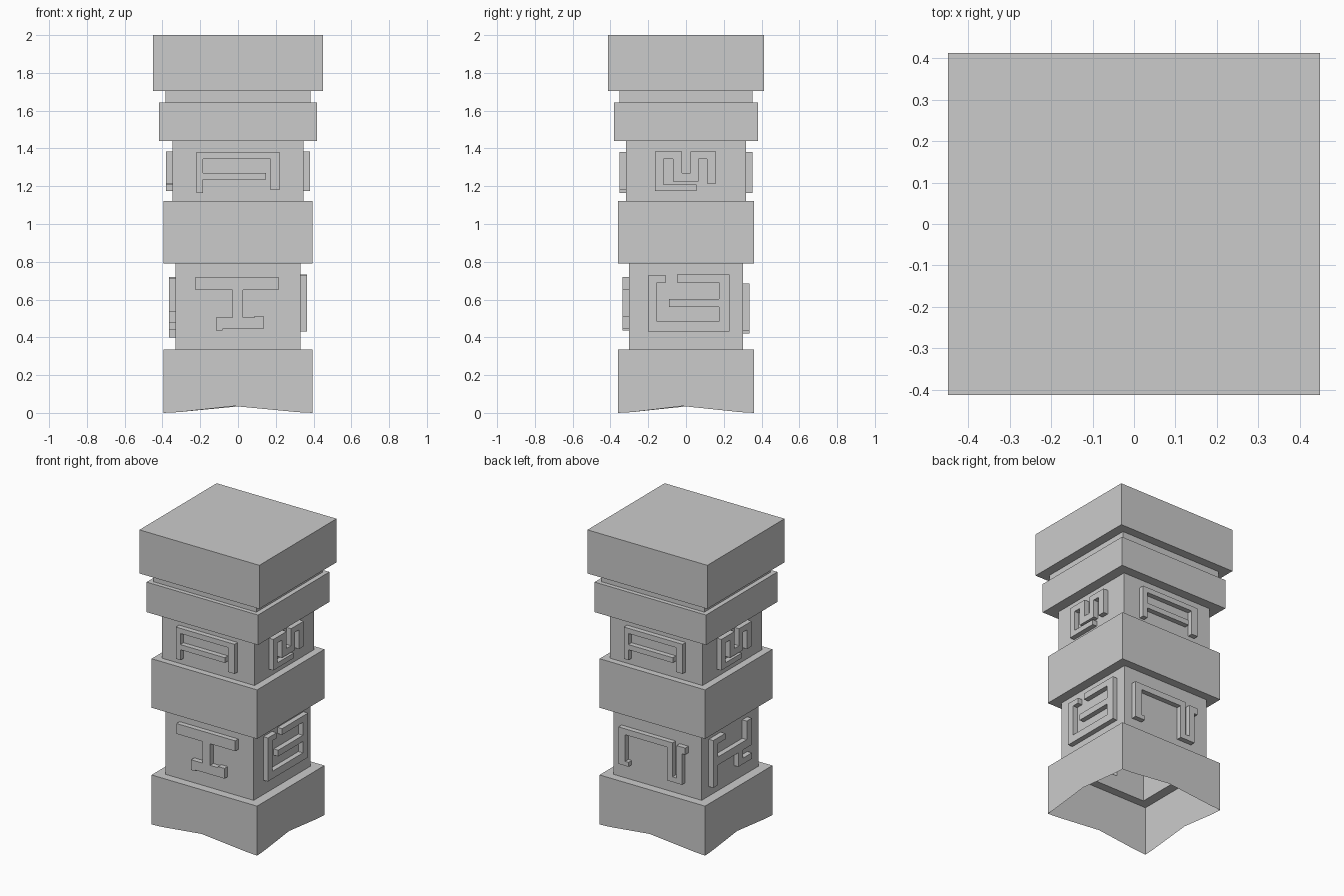
import bpy, bmesh
from math import cos, sin, pi
from mathutils import Vector

if "Cube" in bpy.data.objects:
    bpy.data.objects.remove(bpy.data.objects["Cube"])

DEPTH = 0.034
UP = Vector((0, 0, 1))

# Relief outlines: rectilinear loops stored as alternating corners (u, z)
UPPER_A = [(-.22, 1.165), (.22, 1.38), (.172, 1.18), (-.185, 1.345), (.147, 1.27), (-.185, 1.235)]
UPPER_B = [(-.165, 1.175), (-.022, 1.385), (.025, 1.27), (.16, 1.385), (.11, 1.215),
           (.065, 1.345), (-.07, 1.225), (-.12, 1.345), (.055, 1.21)]
LOWER_FRONT = [(-.225, .65), (.215, .72), (.027, .65), (.087, .504), (.135, .512),
               (-.082, .443), (-.116, .435), (-.029, .504)]
LOWER_RIGHT = [(-.20, .432), (-.106, .727), (-.153, .69), (.175, .483), (-.09, .56),
               (.175, .602), (-.048, .69), (.23, .732)]
LOWER_BACK = [(-.27, .435), (.135, .685), (.165, .455), (.23, .675), (.205, .63),
              (.095, .42), (-.22, .645), (-.195, .465)]
LOWER_LEFT = [(-.228, .40), (-.1, .72), (-.175, .68), (.13, .59), (.185, .715),
              (.09, .535), (.185, .48), (.04, .44), (-.175, .535)]


def outline(corners):
    pts = []
    for i, (u, z) in enumerate(corners):
        pts += [(u, z), (u, corners[(i + 1) % len(corners)][1])]
    return pts


def face(bm, pts, direction):
    f = bm.faces.new([bm.verts.new(p) for p in pts])
    f.normal_update()
    if f.normal.dot(direction) < 0:
        f.normal_flip()


def side_frame(k, half):
    """Right vector, outward vector, half width and distance of side k."""
    a = k * pi / 2
    r = Vector((round(cos(a)), round(sin(a)), 0))
    n = Vector((r.y, -r.x, 0))
    return r, n, half[k % 2], half[1 - k % 2]


def carved_wall(bm, r, n, w, d, z0, z1, glyph):
    # Wall with a relief-shaped opening, then the raised relief over it
    def at(p, out=0):
        return r * p[0] + n * (d + out) + UP * p[1]
    edges = []
    for loop in ([(-w, z0), (w, z0), (w, z1), (-w, z1)], glyph):
        vs = [bm.verts.new(at(p)) for p in loop]
        edges += [bm.edges.new((v, vs[(i + 1) % len(vs)])) for i, v in enumerate(vs)]
    res = bmesh.ops.triangle_fill(bm, edges=edges, use_beauty=True, use_dissolve=False, normal=n)
    for f in res['geom']:
        if isinstance(f, bmesh.types.BMFace):
            f.normal_update()
            if f.normal.dot(n) < 0:
                f.normal_flip()
    face(bm, [at(p, DEPTH) for p in glyph], n)
    for i, p in enumerate(glyph):
        q = glyph[(i + 1) % len(glyph)]
        outward = r * (p[1] - q[1]) + UP * (q[0] - p[0])
        face(bm, [at(p), at(q), at(q, DEPTH), at(p, DEPTH)], outward)


def tier(name, half, z0, z1, below=None, above=None, glyphs=None, wavy=False, cap=False):
    """One hollow band of the pillar, with ledges stepping in to its neighbours."""
    bm = bmesh.new()
    for k in range(4):
        r, n, w, d = side_frame(k, half)
        if glyphs:
            carved_wall(bm, r, n, w, d, z0, z1, outline(glyphs[k]))
        else:
            bottom = [(-w, z0), (w, z0)]
            if wavy:
                bottom = [(-w, 0), (-.8 * w, .004), (-.05 * w, .036), (.8 * w, .004), (w, 0)]
            loop = bottom + [(w, z1), (-w, z1)]
            face(bm, [r * u + n * d + UP * z for u, z in loop], n)
        for inner, z, direction in ((below, z0, -UP), (above, z1, UP)):
            if inner:
                _, _, iw, idist = side_frame(k, inner)
                ring = [(-w, d), (w, d), (iw, idist), (-iw, idist)]
                face(bm, [r * u + n * o + UP * z for u, o in ring], direction)
    if cap:
        hx, hy = half
        face(bm, [(-hx, -hy, z1), (hx, -hy, z1), (hx, hy, z1), (-hx, hy, z1)], UP)
    bmesh.ops.remove_doubles(bm, verts=bm.verts[:], dist=1e-5)
    mesh = bpy.data.meshes.new(name)
    bm.to_mesh(mesh)
    bm.free()
    bpy.context.collection.objects.link(bpy.data.objects.new(name, mesh))


BLOCK, LOW, HIGH = (.395, .36), (.33, .303), (.346, .317)
COLLAR, NECK, TOP = (.417, .382), (.385, .353), (.449, .413)

# Stack from the ground up
tier("base_block", BLOCK, 0, .335, above=LOW, wavy=True)
tier("lower_carved_shaft", LOW, .335, .79,
     glyphs=[LOWER_FRONT, LOWER_RIGHT, LOWER_BACK, LOWER_LEFT])
tier("middle_block", BLOCK, .79, 1.122, below=LOW, above=HIGH)
tier("upper_carved_shaft", HIGH, 1.122, 1.44, glyphs=[UPPER_A, UPPER_B] * 2)
tier("collar", COLLAR, 1.44, 1.643, below=HIGH, above=NECK)
tier("neck", NECK, 1.643, 1.705)
tier("top_block", TOP, 1.705, 2.0, below=NECK, cap=True)
